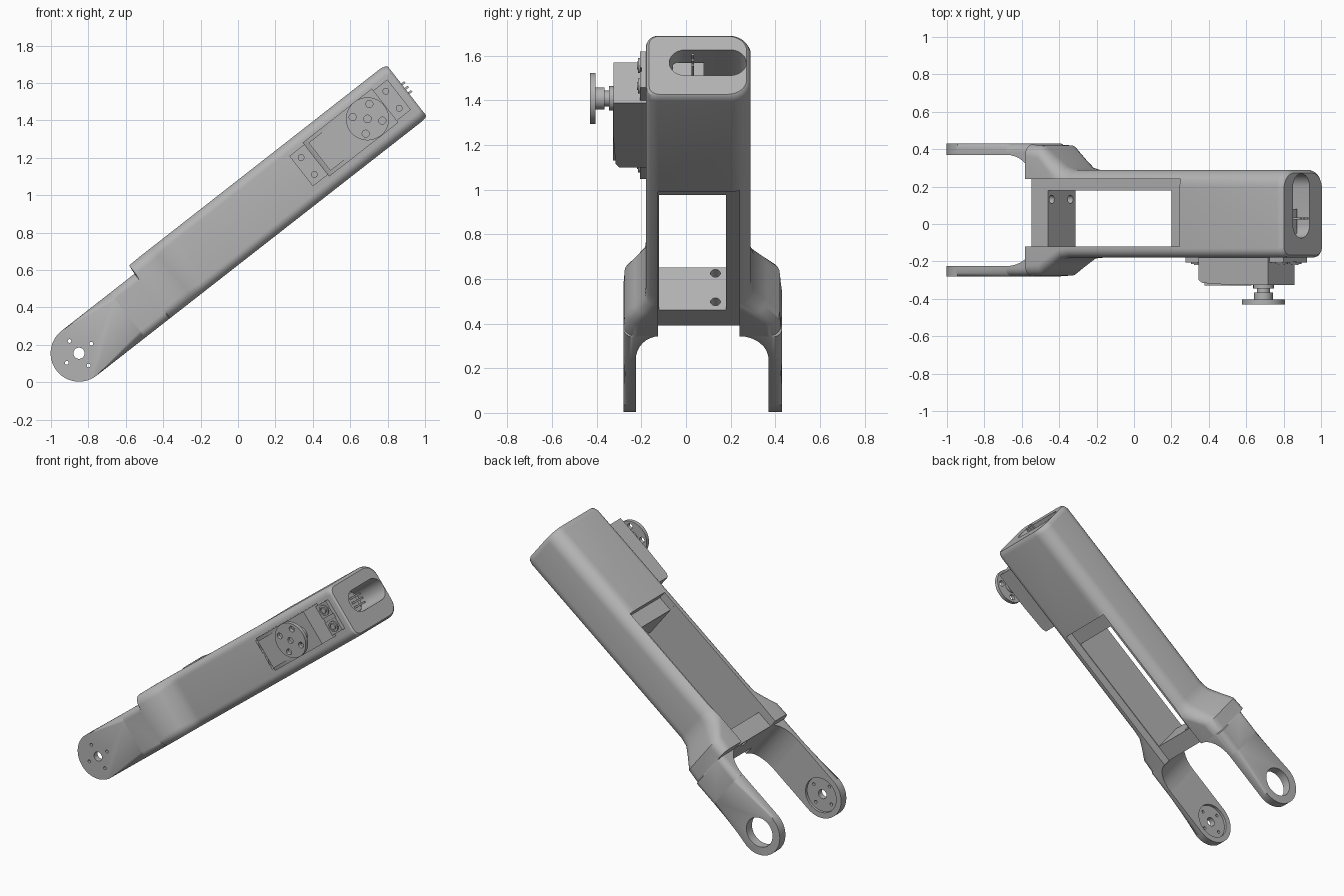
import bpy, bmesh, math
from mathutils import Matrix

if "Cube" in bpy.data.objects:
    bpy.data.objects.remove(bpy.data.objects["Cube"])

# The link is modelled lying along x, then tilted about its pivot
TILT = Matrix.Translation((-0.85, 0, 0.155)) @ Matrix.Rotation(math.radians(-38), 4, 'Y')
AXES = {'u': lambda p, q, a: (a, p, q), 'y': lambda p, q, a: (p, a, q), 'v': lambda p, q, a: (p, q, a)}

grey = bpy.data.materials.new("light_grey")
grey.use_nodes = True
COLOUR = (0.45, 0.45, 0.45, 1)
grey.diffuse_color = COLOUR
grey.node_tree.nodes["Principled BSDF"].inputs["Base Color"].default_value = COLOUR
parts = []


def finish(bm, name, part=True):
    bmesh.ops.recalc_face_normals(bm, faces=bm.faces)
    mesh = bpy.data.meshes.new(name)
    bm.to_mesh(mesh)
    bm.free()
    mesh.transform(TILT)
    mesh.materials.append(grey)
    ob = bpy.data.objects.new(name, mesh)
    bpy.context.collection.objects.link(ob)
    if part:
        parts.append(ob)
    else:
        ob.hide_render = True
    return ob


def loft(rings):
    bm = bmesh.new()
    loops = [[bm.verts.new(p) for p in ring] for ring in rings]
    n = len(loops[0])
    for a, b in zip(loops, loops[1:]):
        for i in range(n):
            j = (i + 1) % n
            bm.faces.new((a[i], a[j], b[j], b[i]))
    bm.faces.new(loops[0])
    bm.faces.new(loops[-1])
    return bm


def prism(name, pts, axis, a, b, part=True):
    place = AXES[axis]
    return finish(loft([[place(p, q, t) for p, q in pts] for t in (a, b)]), name, part)


def box(name, u, y, v, part=True):
    pts = [(u[0], v[0]), (u[1], v[0]), (u[1], v[1]), (u[0], v[1])]
    return prism(name, pts, 'y', y[0], y[1], part)


def arc(cx, cy, rx, ry, start, end, n=8):
    angles = [math.radians(start + (end - start) * i / n) for i in range(n + 1)]
    return [(cx + rx * math.cos(t), cy + ry * math.sin(t)) for t in angles]


def disc(name, u, v, r, y0, y1, part=True, n=32):
    return prism(name, arc(u, v, r, r, 0, 360, n)[:-1], 'y', y0, y1, part)


def cut(ob, cutter):
    mod = ob.modifiers.new("cut", 'BOOLEAN')
    mod.operation, mod.solver, mod.object = 'DIFFERENCE', 'EXACT', cutter
    bpy.context.view_layer.objects.active = ob
    bpy.ops.object.modifier_apply(modifier=mod.name)
    bpy.data.objects.remove(cutter)


def section(u, y0, y1, v0, v1, rf, rb):
    # Rounded rectangle with its own radius for the front and back corners
    pts = []
    for cy, cv, r, s in ((y1 - rb, v1 - rb, rb, 0), (y0 + rf, v1 - rf, rf, 90),
                         (y0 + rf, v0 + rf, rf, 180), (y1 - rb, v0 + rb, rb, 270)):
        pts += arc(cy, cv, r, r, s, s + 90)
    return [(u, p, q) for p, q in pts]


# Main body: wide yoke shoulders blending into the narrower housing
LOW, R = -0.152, 0.152
body = finish(loft([
    section(0.33, -0.28, 0.43, LOW, R, 0.045, 0.045),
    section(0.495, -0.28, 0.43, LOW, R, 0.045, 0.045),
    section(0.50, -0.28, 0.425, LOW, 0.205, 0.06, 0.06),
    section(0.59, -0.275, 0.42, LOW, 0.207, 0.06, 0.07),
    section(0.66, -0.23, 0.36, LOW, 0.207, 0.06, 0.08),
    section(0.73, -0.185, 0.305, LOW, 0.207, 0.05, 0.09),
    section(0.79, -0.18, 0.29, LOW, 0.207, 0.05, 0.09),
    section(2.21, -0.18, 0.29, LOW, 0.207, 0.05, 0.09),
    section(2.235, -0.175, 0.283, LOW + 0.004, 0.20, 0.05, 0.09),
    section(2.245, -0.165, 0.272, LOW + 0.012, 0.19, 0.045, 0.085),
]), "arm_body")

# Arched gap between the fork arms
arch = [(0.2, 0.37)] + arc(0.33, 0.24, 0.17, 0.13, 90, 0) + arc(0.33, -0.12, 0.17, 0.105, 0, -90) + [(0.2, -0.225)]
cut(body, prism("arch_cutter", arch, 'v', -0.4, 0.4, False))

# Cover recesses above and below, and the window through the body
cut(body, box("top_recess_cutter", (0.45, 1.55), (-0.12, 0.24), (0.15, 0.4), False))
cut(body, box("bottom_recess_cutter", (0.45, 1.55), (-0.125, 0.24), (-0.4, -0.09), False))
cut(body, box("window_cutter", (0.613, 1.45), (-0.121, 0.18), (-0.4, 0.4), False))

# Bolt holes in the end wall of the window
for v in (0.118, -0.044):
    cut(body, prism("bolt_hole_cutter", arc(0.132, v, 0.022, 0.022, 0, 360, 24)[:-1], 'u', 0.45, 0.75, False))

# Cable slot in the far end
slot = arc(0.197, 0.04, 0.073, 0.073, -90, 90, 12) + arc(-0.002, 0.04, 0.073, 0.073, 90, 270, 12)
cut(body, prism("slot_cutter", slot, 'u', 2.02, 2.4, False))
box("connector_block", (2.0, 2.17), (-0.06, 0.08), (-0.02, 0.10))
for i in range(3):
    v = 0.01 + 0.03 * i
    box("connector_pin", (2.15, 2.265), (0.025, 0.035), (v - 0.006, v + 0.006))


# Fork arms with rounded tips and softened outer rims
def fork(name, inner, outer):
    pts = [(0.33, -R)] + [(0.33, R)] + arc(0, 0, R, R, 90, 270, 28)
    bm = loft([[(p, t, q) for p, q in pts] for t in (inner, outer)])
    rim = [e for e in bm.edges if all(abs(w.co.y - outer) < 1e-5 for w in e.verts)
           and not all(w.co.x > 0.32 for w in e.verts)]
    bmesh.ops.bevel(bm, geom=rim, offset=0.045, segments=6, profile=0.5, affect='EDGES')
    return finish(bm, name)


front = fork("front_fork_arm", -0.225, -0.28)
back = fork("back_fork_arm", 0.37, 0.43)
cut(front, disc("horn_seat_cutter", 0, 0, 0.115, -0.243, -0.1, False))
cut(front, disc("pivot_cutter", 0, 0, 0.03, -0.4, -0.1, False))
for i in range(4):
    t = i * math.pi / 2
    cut(front, disc("screw_hole_cutter", 0.083 * math.cos(t), 0.083 * math.sin(t), 0.01, -0.4, -0.1, False, 16))
cut(back, disc("bearing_cutter", 0, 0, 0.098, 0.2, 0.6, False))

# Servo on the front: tapered case, raised lid, mounting tabs and screws
MID = 0.036
case = [(1.635, -0.15), (1.635, -0.30), (1.66, -0.315), (1.84, -0.325), (2.105, -0.325), (2.105, -0.15)]
prism("servo_case", case, 'v', MID - 0.115, MID + 0.115)
box("servo_lid", (1.66, 1.83), (-0.328, -0.30), (MID - 0.095, MID + 0.095))
for u, inner, outer in ((1.58, 1.64, 1.535), (2.155, 2.10, 2.2)):
    box("servo_tab_web", sorted((inner, outer)), (-0.20, -0.17), (MID - 0.035, MID + 0.035))
    for s in (-1, 1):
        v = MID + s * 0.0575
        box("servo_tab", sorted((inner, outer)), (-0.207, -0.17), (v - 0.045, v + 0.045))
        washer = disc("screw_washer", u, v, 0.034, -0.215, -0.18)
        cut(washer, disc("washer_cutter", u, v, 0.024, -0.3, -0.209, False))
        disc("screw_head", u, v, 0.018, -0.219, -0.19, True, 20)

# Output shaft and round horn
HU, HV = 1.987, 0.038
disc("servo_collar", HU, HV, 0.055, -0.345, -0.31)
disc("servo_shaft", HU, HV, 0.035, -0.375, -0.33)
disc("horn_hub", HU, HV, 0.05, -0.41, -0.365)
horn = disc("servo_horn", HU, HV, 0.115, -0.43, -0.405, True, 48)
cut(horn, disc("horn_centre_cutter", HU, HV, 0.02, -0.5, -0.412, False, 20))
for i in range(4):
    t = math.pi / 4 + i * math.pi / 2
    cut(horn, disc("horn_hole_cutter", HU + 0.08 * math.cos(t), HV + 0.08 * math.sin(t), 0.019, -0.5, -0.3, False, 20))

# Smooth the rounded surfaces and keep the edges crisp
bpy.ops.object.select_all(action='DESELECT')
for ob in parts:
    ob.select_set(True)
bpy.context.view_layer.objects.active = body
bpy.ops.object.shade_smooth_by_angle(angle=math.radians(32))
